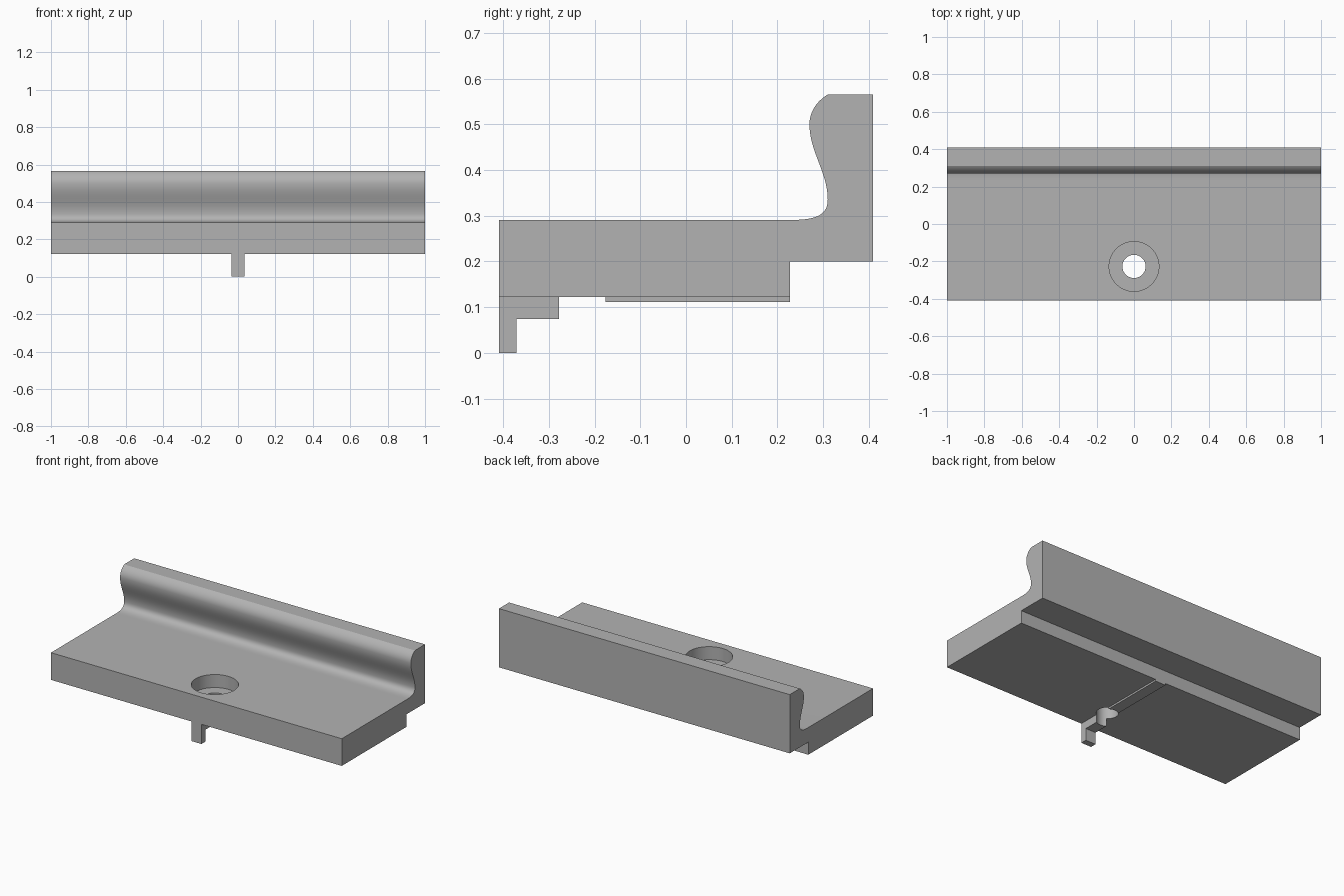
import bpy
import bmesh
import math
from mathutils import Vector
from mathutils.geometry import interpolate_bezier

cube = bpy.data.objects.get("Cube")
if cube:
    bpy.data.objects.remove(cube, do_unlink=True)

grey = bpy.data.materials.new("plain_grey")
grey.use_nodes = True
colour = (0.45, 0.45, 0.45, 1)
grey.diffuse_color = colour
grey.node_tree.nodes["Principled BSDF"].inputs["Base Color"].default_value = colour


def make_object(name, bm):
    bmesh.ops.recalc_face_normals(bm, faces=bm.faces)
    mesh = bpy.data.meshes.new(name)
    bm.to_mesh(mesh)
    bm.free()
    mesh.materials.append(grey)
    obj = bpy.data.objects.new(name, mesh)
    bpy.context.collection.objects.link(obj)
    return obj


def extrude_profile(name, points, half_width):
    """Side profile of (y, z) points swept along x."""
    bm = bmesh.new()
    face = bm.faces.new([bm.verts.new((-half_width, y, z)) for y, z in points])
    swept = bmesh.ops.extrude_face_region(bm, geom=[face])["geom"]
    verts = [v for v in swept if isinstance(v, bmesh.types.BMVert)]
    bmesh.ops.translate(bm, verts=verts, vec=(2 * half_width, 0, 0))
    return make_object(name, bm)


def drill(name, radius, bottom, top):
    bm = bmesh.new()
    bmesh.ops.create_cone(bm, cap_ends=True, segments=64, radius1=radius,
                          radius2=radius, depth=top - bottom)
    bmesh.ops.translate(bm, verts=bm.verts, vec=(0, -0.227, (top + bottom) / 2))
    return make_object(name, bm)


def combine(target, tool, operation):
    mod = target.modifiers.new(tool.name, "BOOLEAN")
    mod.operation = operation
    mod.solver = "EXACT"
    mod.object = tool
    bpy.context.view_layer.objects.active = target
    bpy.ops.object.modifier_apply(modifier=mod.name)
    bpy.data.objects.remove(tool, do_unlink=True)


# Plate with an S-curved rear lip
curve_knots = [
    [(0.31, 0.565), (0.285, 0.55), (0.27, 0.527), (0.27, 0.5)],
    [(0.27, 0.44), (0.31, 0.395), (0.31, 0.335)],
    [(0.31, 0.3), (0.28, 0.291), (0.234, 0.291)],
]
lip = []
start = None
for knots in curve_knots:
    knots = [Vector(k) for k in (knots if start is None else [start] + knots)]
    lip += [tuple(p)[:2] for p in interpolate_bezier(*knots, 17)][:-1]
    start = knots[-1]
profile = [(-0.409, 0.122), (0.227, 0.122), (0.227, 0.2), (0.409, 0.2),
           (0.409, 0.565)] + lip + [tuple(start), (-0.409, 0.291)]
plate = extrude_profile("lipped_plate", profile, 1)

# Stepped front tab and thin rail under the plate
tab = extrude_profile("front_tab", [(-0.409, 0), (-0.371, 0), (-0.371, 0.074),
                                    (-0.227, 0.074), (-0.227, 0.16),
                                    (-0.409, 0.16)], 0.035)
rail = extrude_profile("under_rail", [(-0.227, 0.111), (0.227, 0.111),
                                      (0.227, 0.16), (-0.227, 0.16)], 0.035)
combine(plate, tab, "UNION")
combine(plate, rail, "UNION")

# Counterbored screw hole
combine(plate, drill("counterbore", 0.133, 0.21, 0.4), "DIFFERENCE")
combine(plate, drill("screw_hole", 0.062, 0.03, 0.3), "DIFFERENCE")

# Smooth curves with crisp edges
bpy.ops.object.select_all(action="DESELECT")
plate.select_set(True)
bpy.context.view_layer.objects.active = plate
bpy.ops.object.shade_smooth_by_angle(angle=math.radians(25))
